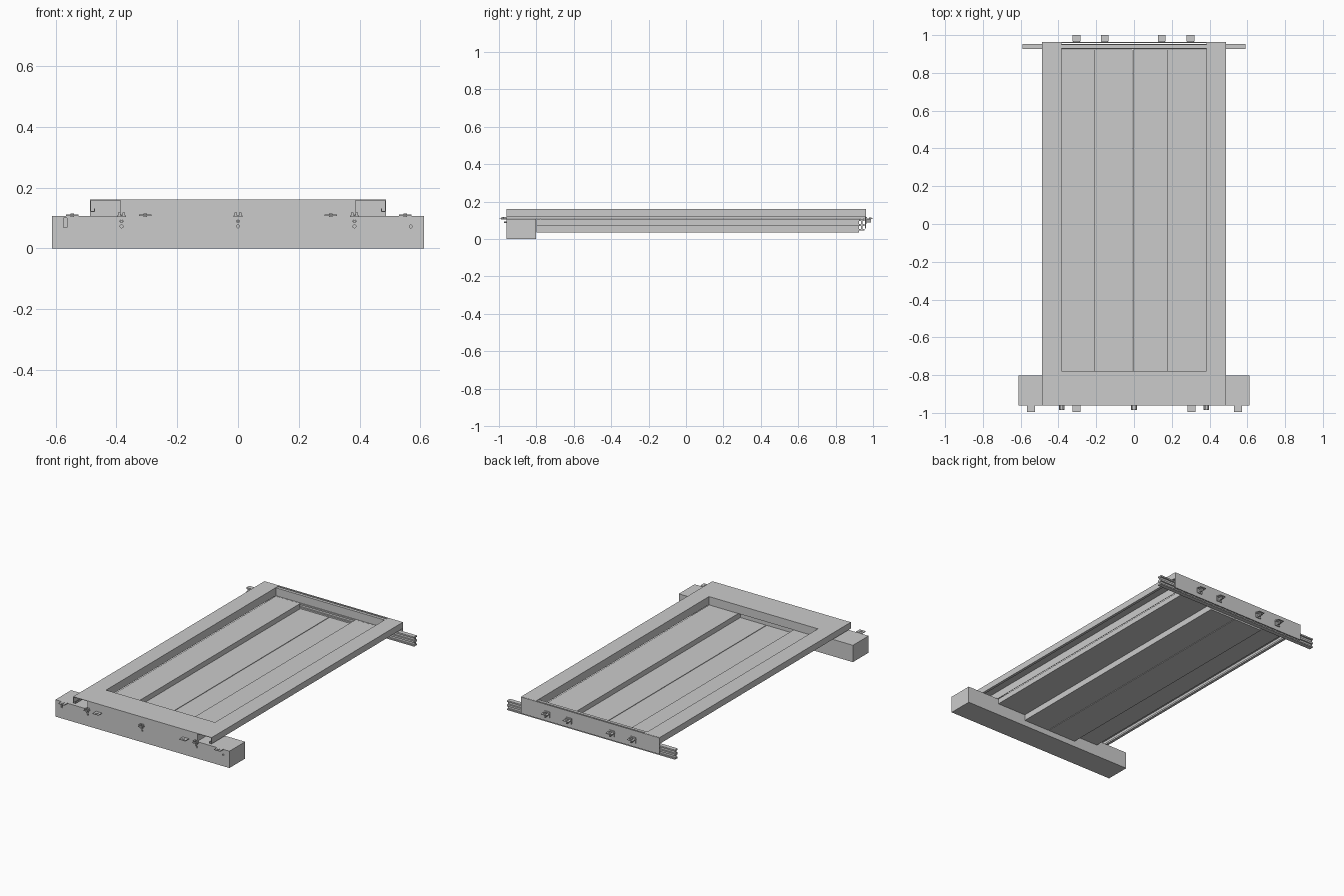
import bpy, bmesh
from mathutils import Matrix

if "Cube" in bpy.data.objects:
    bpy.data.objects.remove(bpy.data.objects["Cube"])


def mesh_object(name, bm):
    bmesh.ops.recalc_face_normals(bm, faces=bm.faces[:])
    me = bpy.data.meshes.new(name)
    bm.to_mesh(me)
    bm.free()
    ob = bpy.data.objects.new(name, me)
    bpy.context.collection.objects.link(ob)
    return ob


def add_box(bm, x0, x1, y0, y1, z0, z1):
    m = Matrix.Translation(((x0 + x1) / 2, (y0 + y1) / 2, (z0 + z1) / 2))
    m = m @ Matrix.Diagonal((x1 - x0, y1 - y0, z1 - z0, 1))
    bmesh.ops.create_cube(bm, size=1, matrix=m)


def boxes(name, *dims):
    bm = bmesh.new()
    for d in dims:
        add_box(bm, *d)
    return mesh_object(name, bm)


def extrude(name, pts, axis, a, b):
    """Extrude a closed profile along x (points are y,z) or y (points are x,z)."""
    bm = bmesh.new()
    make = (lambda p, t: (t, p[0], p[1])) if axis == 'x' else (lambda p, t: (p[0], t, p[1]))
    lo = [bm.verts.new(make(p, a)) for p in pts]
    hi = [bm.verts.new(make(p, b)) for p in pts]
    n = len(pts)
    for i in range(n):
        j = (i + 1) % n
        bm.faces.new((lo[i], lo[j], hi[j], hi[i]))
    bm.faces.new(lo)
    bm.faces.new(hi)
    return mesh_object(name, bm)


def add_pin(bm, x, y, z, r, depth):
    rot = Matrix.Rotation(1.5707963, 4, 'X')
    bmesh.ops.create_cone(bm, cap_ends=True, segments=16, radius1=r, radius2=r,
                          depth=depth, matrix=Matrix.Translation((x, y, z)) @ rot)


# Front beam with shallow drilled holes and one slot
beam = boxes("front_beam", (-0.612, 0.612, -0.96, -0.802, 0, 0.107))
bm = bmesh.new()
for x in (-0.383, 0, 0.383):
    for z in (0.072, 0.089):
        add_pin(bm, x, -0.96, z, 0.005, 0.03)
add_pin(bm, 0.568, -0.96, 0.072, 0.005, 0.03)
add_box(bm, -0.573, -0.563, -0.975, -0.945, 0.068, 0.1)
cutter = mesh_object("hole_cutter", bm)
cutter.hide_render = True
cutter.hide_set(True)
mod = beam.modifiers.new("holes", 'BOOLEAN')
mod.object = cutter
mod.solver = 'EXACT'

# Side rails: folded sheet channels open underneath, with a hooked outer lip
t = 0.003
rail = [(0.383, 0.109), (0.383, 0.16), (0.487, 0.16), (0.487, 0.12), (0.470, 0.12),
        (0.470, 0.131), (0.470 + t, 0.131), (0.470 + t, 0.12 + t), (0.487 - t, 0.12 + t),
        (0.487 - t, 0.16 - t), (0.383 + t, 0.16 - t), (0.383 + t, 0.109)]
for s, side in ((-1, "left"), (1, "right")):
    extrude(side + "_side_rail", [(s * x, z) for x, z in rail], 'y', -0.96, 0.96)

# Front cover, folded down at both edges
extrude("front_cover", [(-0.96, 0.107), (-0.96, 0.16), (-0.778, 0.16), (-0.778, 0.107),
                        (-0.778 - t, 0.107), (-0.778 - t, 0.16 - t),
                        (-0.96 + t, 0.16 - t), (-0.96 + t, 0.107)], 'x', -0.383, 0.383)

# Floor boards: raised outer pair, lowered inner pair
boxes("outer_floor_boards", (-0.383, -0.21, -0.8, 0.925, 0.073, 0.106),
      (0.178, 0.383, -0.8, 0.925, 0.073, 0.106))
boxes("inner_floor_boards", (-0.21, -0.008, -0.8, 0.925, 0.035, 0.073),
      (-0.004, 0.178, -0.8, 0.925, 0.035, 0.073))

# Rear slotted profile beam
y0, y1, ym = 0.926, 0.954, 0.94
outline = [(y0, 0.045)]
outline += [(y1, 0.045), (y1, 0.053), (ym + 0.004, 0.053), (ym + 0.004, 0.069),
            (y1, 0.069), (y1, 0.081), (ym + 0.004, 0.081), (ym + 0.004, 0.097),
            (y1, 0.097), (y1, 0.106), (y0, 0.106)]
outline += [(y0, 0.097), (ym - 0.004, 0.097), (ym - 0.004, 0.081), (y0, 0.081),
            (y0, 0.069), (ym - 0.004, 0.069), (ym - 0.004, 0.053), (y0, 0.053)]
extrude("rear_profile_beam", outline, 'x', -0.59, 0.59)

# Rear face plate and its top flange
boxes("rear_plate", (-0.487, 0.487, 0.957, 0.963, 0.055, 0.159))
boxes("rear_top_flange", (-0.383, 0.383, 0.93, 0.949, 0.107, 0.157))

# Rear clips: back plate, shelf, pin and small upright
for i, x in enumerate((-0.305, -0.155, 0.147, 0.3)):
    bm = bmesh.new()
    add_box(bm, x - 0.018, x + 0.018, 0.963, 0.969, 0.082, 0.118)
    add_box(bm, x - 0.021, x + 0.021, 0.965, 1.0, 0.106, 0.110)
    add_box(bm, x - 0.004, x + 0.004, 0.969, 0.99, 0.088, 0.106)
    add_pin(bm, x, 0.975, 0.097, 0.008, 0.016)
    add_box(bm, x - 0.007, x + 0.007, 0.978, 0.992, 0.110, 0.116)
    mesh_object("rear_clip_%d" % (i + 1), bm)

# Front tabs: thin ledges with a small stud
for i, x in enumerate((-0.545, -0.305, 0.305, 0.55)):
    bm = bmesh.new()
    add_box(bm, x - 0.021, x + 0.021, -0.996, -0.96, 0.1065, 0.1105)
    add_box(bm, x - 0.006, x + 0.006, -0.988, -0.974, 0.103, 0.114)
    mesh_object("front_tab_%d" % (i + 1), bm)

# Front latches: paired jaws on a base with a pin
for i, x in enumerate((-0.383, 0, 0.383)):
    bm = bmesh.new()
    add_box(bm, x - 0.015, x + 0.015, -0.984, -0.96, 0.103, 0.108)
    for s in (-1, 1):
        cx = x + s * 0.008
        add_box(bm, cx - 0.004, cx + 0.004, -0.982, -0.96, 0.108, 0.117)
    add_pin(bm, x, -0.966, 0.089, 0.004, 0.012)
    mesh_object("front_latch_%d" % (i + 1), bm)
